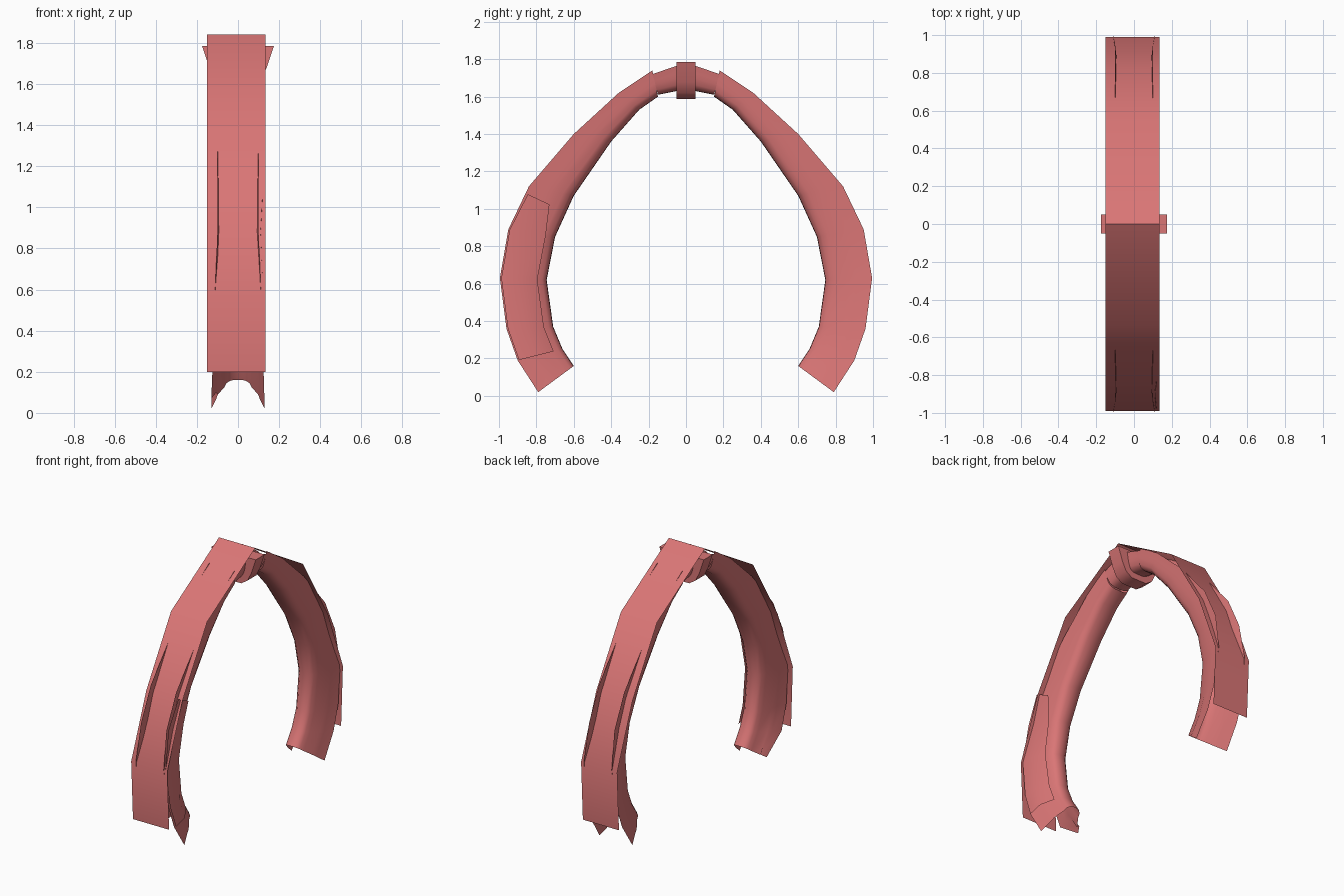
import bpy
import bmesh
import math

if "Cube" in bpy.data.objects:
    bpy.data.objects.remove(bpy.data.objects["Cube"], do_unlink=True)

# One cloth colour
cloth = bpy.data.materials.new("rose_cloth")
cloth.use_nodes = True
colour = (0.70, 0.18, 0.18, 1)
cloth.diffuse_color = colour
cloth.node_tree.nodes["Principled BSDF"].inputs["Base Color"].default_value = colour


def finish(name, bm, angle=50):
    mesh = bpy.data.meshes.new(name)
    bm.to_mesh(mesh)
    bm.free()
    mesh.materials.append(cloth)
    ob = bpy.data.objects.new(name, mesh)
    bpy.context.collection.objects.link(ob)
    bpy.ops.object.select_all(action="DESELECT")
    ob.select_set(True)
    bpy.context.view_layer.objects.active = ob
    bpy.ops.object.shade_smooth_by_angle(angle=math.radians(angle))
    return ob


def loft(name, rows, flip=False, angle=50):
    """Skin a sheet over rows of points."""
    bm = bmesh.new()
    grid = [[bm.verts.new(p) for p in row] for row in rows]
    for a, b in zip(grid, grid[1:]):
        for i in range(len(a) - 1):
            quad = [a[i], a[i + 1], b[i + 1], b[i]]
            bm.faces.new(quad[::-1] if flip else quad)
    return finish(name, bm, angle)


def trough(outer, inner, w_out, w_in, short_right=1.0):
    """Section of gathered cloth: rounded base on the inside, open outside."""
    half = [(w_out, 1), (w_out * 0.65 + w_in * 0.35, 0.68),
            (w_out * 0.5 + w_in * 0.5, 0.5), (w_in, 0.24),
            (w_in * 0.85, 0.1), (w_in * 0.5, 0.01)]
    section = [(-x, t * (short_right if t > 0.5 else 1)) for x, t in half]
    section += [(0, 0)] + half[::-1]
    return [(x, inner[0] + (outer[0] - inner[0]) * t,
             inner[1] + (outer[1] - inner[1]) * t) for x, t in section]


# Flat outer band, folded over the peak
arm = [(0.97, 0.2), (0.99, 0.62), (0.82, 1.06), (0.54, 1.52)]
path = [(-y, z) for y, z in arm] + [(0, 1.84)] + arm[::-1]
loft("outer_band", [[(-0.15, y, z), (0.135, y, z)] for y, z in path], angle=60)

# Hanging legs: outer point, inner point, outer and inner half widths
stations = [
    ((0.18, 1.74), (0.15, 1.60), 0.10, 0.085),
    ((0.36, 1.62), (0.25, 1.53), 0.10, 0.085),
    ((0.60, 1.40), (0.40, 1.36), 0.10, 0.085),
    ((0.84, 1.12), (0.60, 1.07), 0.10, 0.08),
    ((0.95, 0.89), (0.70, 0.85), 0.10, 0.075),
    ((0.995, 0.63), (0.745, 0.62), 0.11, 0.07),
    ((0.96, 0.36), (0.71, 0.37), 0.12, 0.065),
    ((0.90, 0.19), (0.66, 0.25), 0.125, 0.065),
    ((0.79, 0.02), (0.60, 0.16), 0.13, 0.065),
]
for name, side in (("front_leg", -1), ("back_leg", 1)):
    rows = []
    for k, (o, i, wo, wi) in enumerate(stations):
        last = side < 0 and k == len(stations) - 1
        rows.append(trough((side * o[0], o[1]), (side * i[0], i[1]), wo, wi,
                           0.65 if last else 1))
    loft(name, rows, flip=side > 0)

# Loose fold lying over the left face of the front leg
fold = []
for o, i, wo, wi in [((0.85, 1.08), (0.70, 1.01), 0.11, 0.10)] + stations[4:8]:
    fold.append([(x, -(i[0] + (o[0] - i[0]) * t), i[1] + (o[1] - i[1]) * t)
                 for x, t in ((wi + 0.02, 0.2), (wo + 0.01, 0.55), (wo + 0.01, 0.97))])
loft("left_fold", fold)

# Narrow gathered cloth under the peak
crown = [((-0.18, 1.72), (-0.15, 1.61)), ((-0.05, 1.765), (-0.05, 1.63)),
         ((0.05, 1.765), (0.05, 1.63)), ((0.18, 1.72), (0.15, 1.61))]
loft("crown_gather", [trough(o, i, 0.10, 0.078) for o, i in crown], flip=True)

# Tie wrapped around the middle, flaring at its upper corners
half = [(0.175, 1.785), (0.14, 1.68), (0.11, 1.62), (0.06, 1.587)]
outline = half + [(-x, z) for x, z in half[::-1]]
bm = bmesh.new()
face = bm.faces.new([bm.verts.new((x, -0.05, z)) for x, z in outline])
new = bmesh.ops.extrude_face_region(bm, geom=[face])["geom"]
bmesh.ops.translate(bm, vec=(0, 0.1, 0),
                    verts=[v for v in new if isinstance(v, bmesh.types.BMVert)])
bmesh.ops.recalc_face_normals(bm, faces=bm.faces)
finish("centre_tie", bm, 35)
